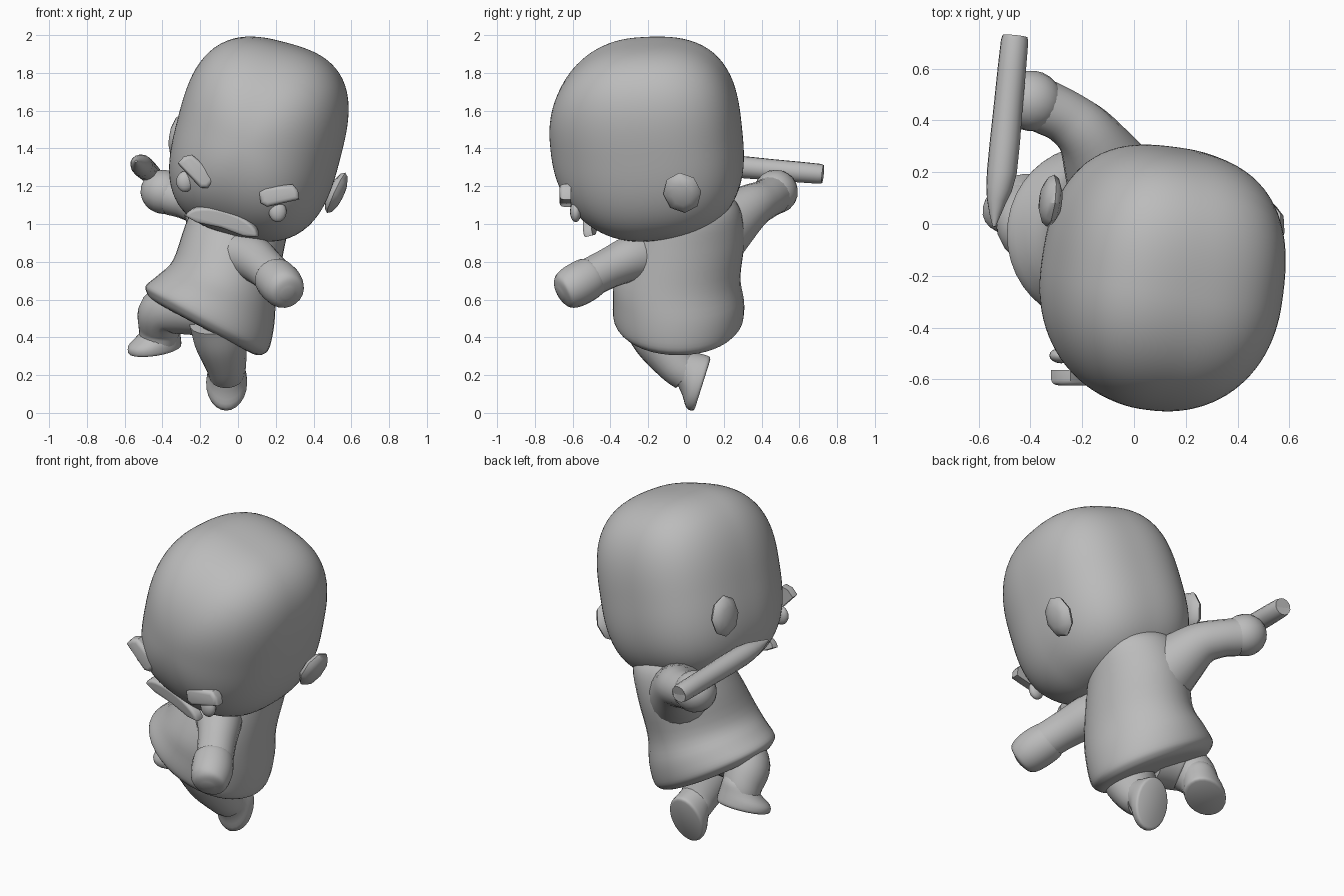
import bpy, bmesh, math
from mathutils import Vector as V, Matrix, Euler
from mathutils.bvhtree import BVHTree

if "Cube" in bpy.data.objects:
    bpy.data.objects.remove(bpy.data.objects["Cube"])

mat = bpy.data.materials.new("plain grey")
mat.diffuse_color = (0.5, 0.5, 0.5, 1)
mat.use_nodes = True
mat.node_tree.nodes["Principled BSDF"].inputs["Base Color"].default_value = mat.diffuse_color


def finish(name, bm, angle=40):
    bmesh.ops.recalc_face_normals(bm, faces=bm.faces[:])
    me = bpy.data.meshes.new(name)
    bm.to_mesh(me)
    bm.free()
    me.materials.append(mat)
    ob = bpy.data.objects.new(name, me)
    bpy.context.collection.objects.link(ob)
    bpy.ops.object.select_all(action='DESELECT')
    ob.select_set(True)
    bpy.context.view_layer.objects.active = ob
    bpy.ops.object.shade_smooth_by_angle(angle=math.radians(angle))
    return ob


def spline(rows, steps):
    """Catmull-Rom through equal-length rows of numbers."""
    rows = [V(r) for r in rows]
    pts = [rows[0] * 2 - rows[1]] + rows + [rows[-1] * 2 - rows[-2]]
    out = []
    for i in range(1, len(pts) - 2):
        a, b, c, d = pts[i - 1:i + 3]
        for s in range(steps):
            t = s / steps
            out.append((b * 2 + (c - a) * t + (a * 2 - b * 5 + c * 4 - d) * t * t
                        + (b * 3 - a - c * 3 + d) * t ** 3) * 0.5)
    return out + [rows[-1]]


def loft(name, rings, segs=24, angle=40):
    """Skin ellipses given as (centre, x radius vector, y radius vector)."""
    bm = bmesh.new()
    loops = []
    for c, u, v in rings:
        loops.append([bm.verts.new(c + u * math.cos(k * math.tau / segs)
                                   + v * math.sin(k * math.tau / segs)) for k in range(segs)])
    for a, b in zip(loops, loops[1:]):
        for k in range(segs):
            j = (k + 1) % segs
            bm.faces.new((a[k], a[j], b[j], b[k]))
    bm.faces.new(loops[0])
    bm.faces.new(loops[-1])
    return finish(name, bm, angle)


def tube(name, rows, steps=5, segs=20):
    """Round limb through rows of x, y, z, radius."""
    p = spline(rows, steps)
    rings = []
    for i, q in enumerate(p):
        d = (p[min(i + 1, len(p) - 1)] - p[max(i - 1, 0)]).to_3d().normalized()
        u = d.cross(V((0.9, 0.1, -0.3))).normalized()
        rings.append((q.to_3d(), u * q[3], d.cross(u) * q[3]))
    return loft(name, rings, segs, 50)


def ball(name, loc, rot, size, segs=20, rings=12):
    bm = bmesh.new()
    bmesh.ops.create_uvsphere(bm, u_segments=segs, v_segments=rings, radius=1)
    bm.transform(Matrix.LocRotScale(V(loc), rot.to_quaternion(), V(size)))
    return finish(name, bm)


def plate(name, loc, rot, outline, thick, bevel):
    """Pillow-edged plate: the outline lies in local x, z and faces local -y."""
    bm = bmesh.new()
    f = bm.faces.new([bm.verts.new((x, thick / 2, z)) for x, z in outline])
    ext = bmesh.ops.extrude_face_region(bm, geom=[f])
    front = [e for e in ext["geom"] if isinstance(e, bmesh.types.BMVert)]
    bmesh.ops.translate(bm, verts=front, vec=(0, -thick, 0))
    rim = [e for e in bm.edges if all(v in front for v in e.verts)]
    bmesh.ops.bevel(bm, geom=rim, offset=bevel, segments=3, profile=0.5, affect='EDGES')
    bm.transform(Matrix.Translation(V(loc)) @ rot.to_4x4())
    return finish(name, bm, 50)


# Head: rounded box, squarer at the back than at the forehead, rolled and nodding
head_rot = Euler([math.radians(a) for a in (4, 15, -7)]).to_matrix()
head_c = V((0.107, -0.225, 1.448))
bm = bmesh.new()
bmesh.ops.create_cube(bm, size=2)
bmesh.ops.subdivide_edges(bm, edges=bm.edges[:], cuts=23, use_grid_fill=True)
for v in bm.verts:
    d = V([math.tan(c * math.pi / 4) for c in v.co])
    ax, ay, az = (abs(c) for c in d)
    if d.y > 0:
        h = (ax ** 2.6 + ay ** 2.6) ** (1 / 2.6)
        r = (h ** 2.9 + az ** 2.9) ** (1 / 2.9)
    else:
        m = (ax ** 2.9 + az ** 2.9) ** (1 / 2.9)
        r = (m ** 2.15 + ay ** 2.15) ** (1 / 2.15)
    depth = 0.52 if d.y > 0 else 0.495
    v.co = head_c + head_rot @ V((d.x * 0.438 / r, d.y * depth / r, d.z * 0.526 / r))
tree = BVHTree.FromBMesh(bm)
finish("head", bm, 60)


def on_face(x, z):
    """Front surface point and normal of the head."""
    hit, n, _, _ = tree.ray_cast(V((x, -3, z)), V((0, 1, 0)))
    if hit is None:
        hit, n, _, _ = tree.find_nearest(V((x, -0.5, z)))
    return hit, (n if n.y < 0 else -n)


def facing(n, roll):
    """Frame whose -y is n, rolled about it."""
    y = -n.normalized()
    x = y.cross(V((0, 0, 1))).normalized()
    return Matrix((x, y, x.cross(y))).transposed() @ Matrix.Rotation(math.radians(roll), 3, 'Y')


# Ears: faceted discs flaring outwards at the top
for side, loc, lean in (("right", (0.52, -0.02, 1.165), 10), ("left", (-0.322, 0.09, 1.46), -6)):
    ball(side + "_ear", loc, head_rot @ Matrix.Rotation(math.radians(90 + lean), 3, 'Y'),
         (0.118, 0.102, 0.042), 8, 6)

# Brows and eyes
brow = [(-.105, -.04), (.07, -.055), (.1, -.03), (.1, .03), (.065, .05), (-.08, .045), (-.105, .01)]
for side, bx, bz, roll, ex, ez, flip in (("left", -0.215, 1.28, 42, -0.28, 1.225, 1),
                                         ("right", 0.215, 1.155, -8, 0.21, 1.065, -1)):
    p, n = on_face(bx, bz)
    n = (n + V((0, -0.12, 0))).normalized()
    plate(side + "_brow", p + n * 0.004, facing(n, roll),
          [(x * flip, z) for x, z in brow], 0.06, 0.022)
    p, n = on_face(ex, ez)
    ball(side + "_eye", p + n * 0.006, facing(n, 0), (0.047, 0.03, 0.055), 16, 10)

# Moustache: flat half-moon with a curved top
N = 14
top = [(0.2 * math.cos(math.pi * k / N), 0.09 * math.sin(math.pi * k / N) - 0.035) for k in range(N + 1)]
low = [(-0.13, -0.052), (0, -0.042), (0.13, -0.052)]
m_rot = Euler([math.radians(a) for a in (14, 16, -8)]).to_matrix()
plate("moustache", (-0.078, -0.5, 1.022), m_rot, top + low, 0.05, 0.016)

# Torso: flared tunic, rows of x, y, z, roll, x radius, y radius
torso = [(-0.185, -0.04, 0.45, 28, 0.25, 0.23),
         (-0.183, -0.04, 0.455, 28, 0.315, 0.29),
         (-0.175, -0.04, 0.475, 28, 0.35, 0.325),
         (-0.16, -0.04, 0.51, 27, 0.366, 0.345),
         (-0.115, -0.04, 0.595, 24, 0.335, 0.347),
         (-0.07, -0.045, 0.72, 18, 0.288, 0.333),
         (-0.02, 0.005, 0.92, 15, 0.27, 0.305),
         (0.03, 0.04, 1.08, 14, 0.25, 0.245),
         (0.05, 0.03, 1.16, 14, 0.2, 0.18)]
rings = []
for r in spline(torso, 4):
    a = math.radians(r[3])
    rings.append((V(r[:3]), V((math.cos(a), 0, -math.sin(a))) * r[4], V((0, r[5], 0))))
loft("torso", rings, 40, 60)

# Arms and mitten hands
tube("right_arm", [(-0.02, -0.17, 0.83, 0.15), (0.07, -0.28, 0.82, 0.125),
                   (0.14, -0.4, 0.77, 0.107), (0.205, -0.52, 0.71, 0.103)])
tube("right_hand", [(0.18, -0.485, 0.73, 0.09), (0.19, -0.505, 0.718, 0.11), (0.225, -0.57, 0.682, 0.115),
                    (0.248, -0.625, 0.653, 0.106), (0.258, -0.655, 0.638, 0.083), (0.264, -0.67, 0.63, 0.03)])
tube("left_arm", [(-0.06, 0.12, 0.92, 0.2), (-0.11, 0.22, 1.0, 0.165), (-0.18, 0.34, 1.09, 0.122),
                  (-0.26, 0.41, 1.125, 0.105), (-0.35, 0.455, 1.15, 0.105)])
hand_rot = V((-0.15, 0.06, 0.05)).to_track_quat('Z', 'Y').to_matrix()
ball("left_hand", (-0.395, 0.475, 1.17), hand_rot, (0.117, 0.117, 0.122))

# Stick: round rod with a chiselled tip
tube("stick", [(-0.46, 0.715, 1.265, 0.043), (-0.461, 0.705, 1.266, 0.053), (-0.485, 0.46, 1.287, 0.056),
               (-0.51, 0.2, 1.31, 0.058), (-0.53, 0.09, 1.322, 0.038), (-0.54, -0.01, 1.332, 0.006)], 2, 16)

# Legs
tube("right_leg", [(-0.11, -0.19, 0.49, 0.15), (-0.09, -0.13, 0.38, 0.14),
                   (-0.065, -0.05, 0.26, 0.11), (-0.06, 0.01, 0.2, 0.095)])
tube("left_leg", [(-0.2, -0.08, 0.56, 0.15), (-0.32, -0.05, 0.56, 0.145), (-0.4, -0.01, 0.53, 0.13),
                  (-0.415, 0.05, 0.45, 0.112), (-0.42, 0.075, 0.38, 0.1)])

# Feet: flat sole tapering to the ankle; rows of height, heel shift, half width, half length
shoe = [(0, 0, 0.095, 0.135), (0.01, 0, 0.107, 0.15), (0.045, 0.003, 0.108, 0.148),
        (0.085, 0.03, 0.1, 0.118), (0.13, 0.053, 0.092, 0.092), (0.16, 0.06, 0.075, 0.075)]
for side, sole, heel, up in (("right", (-0.06, 0.088, 0.152), (0.03, 0.3, 0.95), (0, -0.95, 0.3)),
                             ("left", (-0.44, 0.085, 0.33), (0.26, 0.13, 0.06), (-0.1, -0.3, 0.95))):
    y = V(heel).normalized()
    x = y.cross(V(up)).normalized()
    z = x.cross(y)
    loft(side + "_foot", [(V(sole) + z * h + y * s, x * w, y * l) for h, s, w, l in spline(shoe, 3)], 24, 45)
